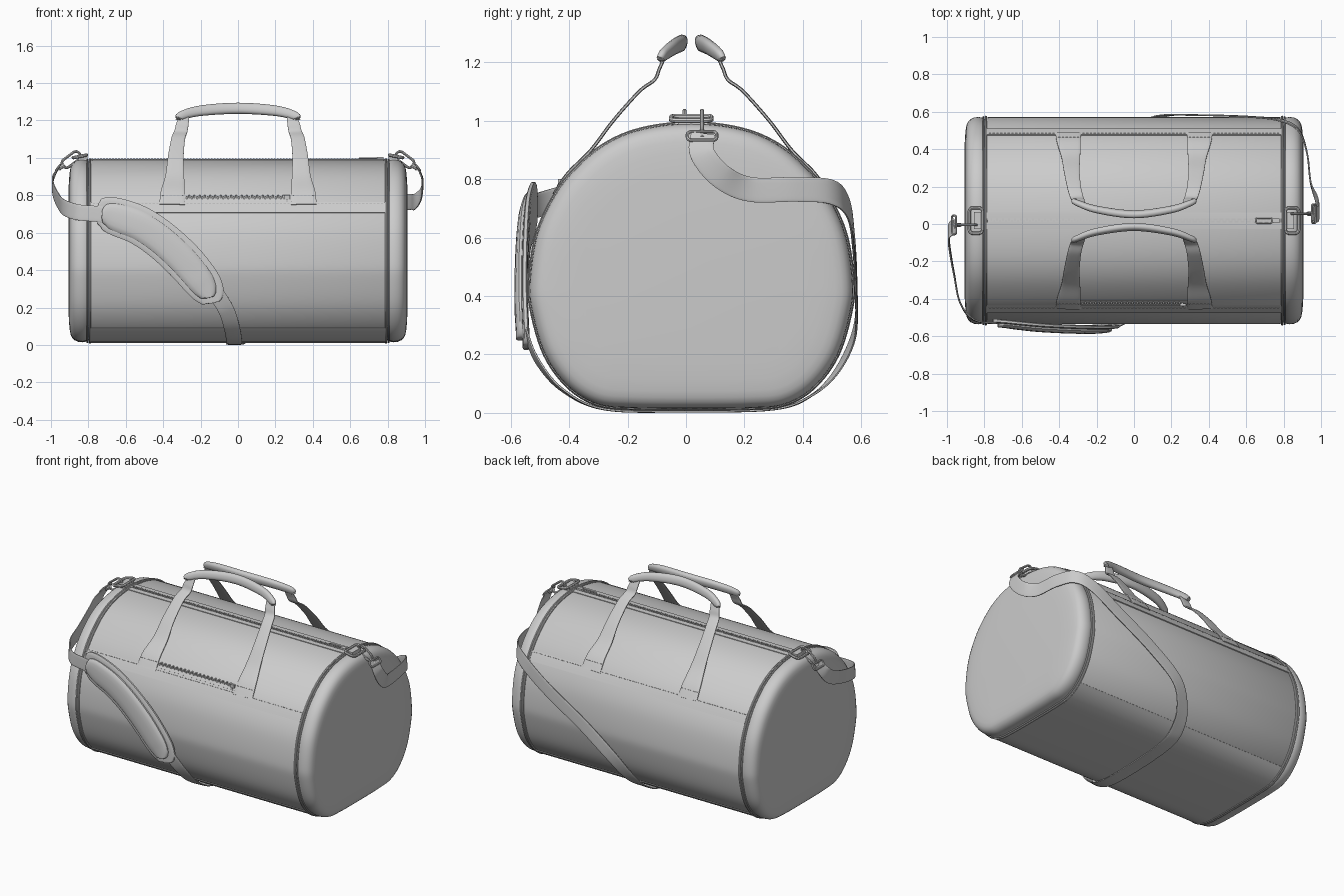
import bpy, bmesh, math
from mathutils import Vector as V

if "Cube" in bpy.data.objects:
    bpy.data.objects.remove(bpy.data.objects["Cube"])

YC = 0.018  # mid-plane of the bag in y


def spline(pts, u, closed=False):
    """Catmull-Rom point at parameter u over tuples of any length."""
    n = len(pts)
    i = math.floor(u) if closed else min(int(u), n - 2)
    f = u - i
    get = (lambda k: pts[k % n]) if closed else (lambda k: pts[max(0, min(n - 1, k))])
    a, b, c, d = (get(i + k) for k in (-1, 0, 1, 2))
    return [0.5 * (2*q + (r - p)*f + (2*p - 5*q + 4*r - s)*f*f + (3*q - p - 3*r + s)*f**3)
            for p, q, r, s in zip(a, b, c, d)]


def loft(name, rings):
    """Closed rings of points joined in order, capped at both ends."""
    bm = bmesh.new()
    rows = [[bm.verts.new(p) for p in r] for r in rings]
    n = len(rows[0])
    for a, b in zip(rows, rows[1:]):
        for i in range(n):
            j = (i + 1) % n
            bm.faces.new((a[i], a[j], b[j], b[i]))
    bm.faces.new(rows[0])
    bm.faces.new(rows[-1])
    return finish(name, bm)


def finish(name, bm):
    bmesh.ops.recalc_face_normals(bm, faces=bm.faces[:])
    me = bpy.data.meshes.new(name)
    bm.to_mesh(me)
    bm.free()
    ob = bpy.data.objects.new(name, me)
    bpy.context.collection.objects.link(ob)
    return ob


def sweep(name, rows, sub=8, power=0.5, sides=16):
    """Ribbon or pad; each row is x,y,z, across x,y,z, width, thickness."""
    n = (len(rows) - 1) * sub
    s = [spline(rows, i / sub) for i in range(n + 1)]
    rings = []
    for i, r in enumerate(s):
        c = V(r[:3])
        t = V(s[min(n, i + 1)][:3]) - V(s[max(0, i - 1)][:3])
        nor = t.cross(V(r[3:6])).normalized()
        acr = nor.cross(t).normalized()
        sp = lambda v: math.copysign(abs(v)**power, v)
        rings.append([c + acr * sp(math.cos(a)) * r[6] / 2 + nor * sp(math.sin(a)) * r[7] / 2
                      for a in (2 * math.pi * (k + 0.5) / sides for k in range(sides))])
    return loft(name, rings)


def wire(name, pts, r, closed=True):
    cu = bpy.data.curves.new(name, 'CURVE')
    cu.dimensions = '3D'
    cu.bevel_depth, cu.bevel_resolution, cu.use_fill_caps = r, 2, True
    sp = cu.splines.new('POLY')
    sp.points.add(len(pts) - 1)
    for p, q in zip(sp.points, pts):
        p.co = (*q, 1)
    sp.use_cyclic_u = closed
    ob = bpy.data.objects.new(name, cu)
    bpy.context.collection.objects.link(ob)
    bpy.ops.object.select_all(action='DESELECT')
    ob.select_set(True)
    bpy.context.view_layer.objects.active = ob
    bpy.ops.object.convert(target='MESH')


def boxes(name, items):
    """Many small boxes in one object; each item is centre, size."""
    bm = bmesh.new()
    for c, s in items:
        for v in bmesh.ops.create_cube(bm, size=1)['verts']:
            v.co = V((v.co.x * s[0] + c[0], v.co.y * s[1] + c[1], v.co.z * s[2] + c[2]))
    return finish(name, bm)


def rounded(cx, cy, hx, hy, r):
    return [(cx + sx * (hx - r) + r * math.cos(a), cy + sy * (hy - r) + r * math.sin(a))
            for q, (sx, sy) in enumerate([(1, 1), (-1, 1), (-1, -1), (1, -1)])
            for a in ((q + k / 4) * math.pi / 2 for k in range(5))]


# Bag cross-section: half width, height
HALF = [(0, .015), (.2, .017), (.32, .03), (.42, .09), (.5, .2), (.545, .35), (.552, .45),
        (.53, .6), (.48, .72), (.41, .82), (.3, .915), (.17, .97), (0, .99)]
LOOP = HALF + [(-y, z) for y, z in HALF[-2:0:-1]]
NL = len(LOOP)


def prof(u, off=0.0):
    y, z = spline(LOOP, u, True)
    (a, b), (c, d) = spline(LOOP, u - .02, True), spline(LOOP, u + .02, True)
    n = V((d - b, a - c)).normalized()
    return YC + y + n.x * off, z + n.y * off


def u_at(z):
    lo, hi = 2.0, 12.0
    for _ in range(30):
        m = (lo + hi) / 2
        lo, hi = (m, hi) if prof(m)[1] < z else (lo, m)
    return lo


def ring(x, off):
    return [(x, *prof(k / 6, off)) for k in range(NL * 6)]


def strip(name, u0, u1, x0, x1, off, n=12):
    us = [u0 + (u1 - u0) * k / n for k in range(n + 1)]
    loft(name, [[(x, *prof(u, off)) for u in us] + [(x, *prof(u, -.006)) for u in us[::-1]]
                for x in (x0, x1)])


# Body with rounded, slightly bulging ends
ends = [(.78, 0), (.793, -.006), (.8, -.009), (.807, -.004), (.83, .001), (.855, -.002), (.873, -.010),
        (.886, -.022), (.894, -.038), (.899, -.06), (.903, -.1), (.907, -.17)]
loft("bag_body", [ring(-x, o) for x, o in ends[::-1]] + [ring(x, o) for x, o in ends])
for s in (-1, 1):
    wire("end_piping", ring(s * .792, .001), .007)
    wire("end_piping_inner", ring(s * .806, 0), .005)

# Base panel, side bands with stitching, main zip tapes
strip("base_panel", -3, 3, -.785, .785, .004, 36)
ua, ub = u_at(.705), u_at(.762)
for front in (0, 1):
    f = (lambda u: NL - u) if front else (lambda u: u)
    strip("side_band", f(ua), f(ub), -.785, .785, .006)
    y, z = prof(f(u_at(.753)), .006)
    boxes("band_stitching", [((-.77 + .02 * k, y, z), (.012, .003, .003)) for k in range(78)])
for s in (-1, 1):
    strip("zip_tape", 12 + s * .06, 12 + s * .25, -.785, .785, .004)

# Main zip teeth, slider and pull
boxes("main_zip_teeth", [((-.78 + .016 * k, YC + (.005 if k % 2 else -.005), .991), (.009, .015, .012))
                         for k in range(98)])
boxes("main_zip_slider", [((.76, YC, .998), (.035, .024, .014))])
wire("main_zip_pull", [(x, y, .999) for x, y in rounded(.695, YC, .045, .013, .01)], .004)

# Front pocket zip
uz = NL - u_at(.787)
strip("pocket_zip_tape", uz - .22, uz + .22, -.285, .285, .004)
py, pz = prof(uz, .004)
boxes("pocket_zip_teeth", [((-.275 + .014 * k, py, pz + (.004 if k % 2 else -.004)), (.008, .012, .014))
                           for k in range(39)])
boxes("pocket_zip_slider", [((.262, py - .008, pz), (.03, .014, .022)),
                            ((.262, py - .016, pz - .026), (.012, .006, .035))])

# Carry handles: two flat legs and a padded grip, front and back
leg = [(.352, -.451, .75, .138), (.349, -.404, .82, .128), (.338, -.325, .90, .102), (.333, -.249, 1.0, .085),
       (.320, -.160, 1.1, .074), (.306, -.108, 1.14, .070), (.297, -.090, 1.18, .066), (.284, -.068, 1.23, .05)]
grip = [(.318, -.088, 1.205, .03), (.305, -.078, 1.225, .046), (.2, -.042, 1.252, .056), (0, -.016, 1.265, .06)]
for m in (1, -1):
    my = lambda y: YC + m * (y - YC)
    for s in (1, -1):
        sweep("handle_leg", [(s * x, my(y), z, 1, 0, 0, w, .012) for x, y, z, w in leg])
        y, z = prof(u_at(.79) if m < 0 else NL - u_at(.79), .012)
        boxes("handle_stitching", [((s * .35 - .05 + .02 * k, y, z), (.012, .005, .003)) for k in range(6)])
    whole = grip + [(-x, y, z, w) for x, y, z, w in grip[-2::-1]]
    sweep("handle_grip", [(x, my(y), z, 0, .25 * m, 1, w, w * .68) for x, y, z, w in whole], power=.85)

# Shoulder strap: right end, down the back, under the base and up the front
back = [(.955, .06, .955, 0, -1, 0), (.985, .055, .89, 0, -1, -.2), (.98, .12, .81, 0, -.7, -.7),
        (.945, .22, .765, 0, -.1, -1), (.925, .38, .765, 0, 0, -1), (.88, .50, .755, .1, 0, -1),
        (.78, .555, .70, .45, 0, -.9), (.6, .574, .58, .55, 0, -.83), (.35, .582, .43, .55, 0, -.83),
        (.15, .578, .28, .75, 0, -.6), (.06, .52, .15, .95, 0, -.3), (.02, .43, .06, 1, 0, 0),
        (0, .3, .013, 1, 0, 0), (-.02, 0, .006, 1, 0, 0), (-.02, -.28, .013, 1, 0, 0),
        (-.03, -.425, .08, 1, 0, .1), (-.06, -.51, .18, .95, 0, .3), (-.12, -.55, .28, .9, 0, .45)]
left = [(-.68, -.53, .69, .1, 0, 1), (-.75, -.53, .70, .1, 0, 1), (-.86, -.51, .71, .1, 0, 1),
        (-.93, -.42, .735, 0, 0, 1), (-.96, -.28, .77, 0, -.2, 1), (-.987, -.12, .83, 0, -.5, .85),
        (-.988, -.04, .89, 0, -.9, .3), (-.957, -.01, .95, 0, -1, 0)]
for name, path in (("shoulder_strap", back), ("shoulder_strap_end", left)):
    sweep(name, [(*p, .085, .009) for p in path], power=.4)

# Shoulder pad: stitched base with a raised cushion
pad = [(-.755, -.527, .708, .05), (-.742, -.527, .707, .13), (-.705, -.53, .703, .18), (-.64, -.538, .682, .205),
       (-.53, -.549, .64, .21), (-.41, -.556, .56, .21), (-.29, -.56, .45, .21), (-.2, -.56, .345, .2),
       (-.158, -.557, .285, .175), (-.135, -.555, .24, .12), (-.13, -.555, .225, .05)]
slope = [V(pad[min(10, i + 1)][:3]) - V(pad[max(0, i - 1)][:3]) for i in range(11)]
for name, k, dy, t, p in (("shoulder_pad_base", 1, .008, .024, .5), ("shoulder_pad_cushion", .74, -.006, .042, .8)):
    mid = V((-.42, 0, .5))
    rows = []
    for (x, y, z, w), d in zip(pad, slope):
        e = 1 if k == 1 else .92
        rows.append((mid.x + (x - mid.x) * e, y + dy, z + (.49 - z) * (1 - e) + (0 if k == 1 else .006),
                     -d.z, 0, d.x, w * k, t))
    sweep(name, rows, power=p)

# End hardware: anchor tab, ring, snap hook and strap buckle
for s, y0 in ((1, .055), (-1, -.005)):
    boxes("ring_anchor_tab", [((s * .83, YC, .998), (.05, .09, .03))])
    wire("end_ring", [(s * x, y, 1.008 - (x - .845) * .2) for x, y in rounded(.845, YC, .036, .068, .02)], .009)
    at = lambda a, b: (s * (.90 + .8 * a + .6 * b), y0, .985 - .6 * a + .8 * b)
    wire("snap_hook", [at(a, b) for a, b in rounded(-.01, 0, .055, .024, .022)], .007)
    wire("hook_swivel", [at(.035, 0), at(.075, 0)], .011, False)
    wire("strap_buckle", [(s * (.962 + a * .6), y0 + b, .948 - a * .8) for a, b in rounded(0, 0, .018, .05, .012)], .006)

bpy.ops.object.select_all(action='SELECT')
bpy.context.view_layer.objects.active = bpy.data.objects["bag_body"]
bpy.ops.object.shade_smooth_by_angle(angle=math.radians(40))
